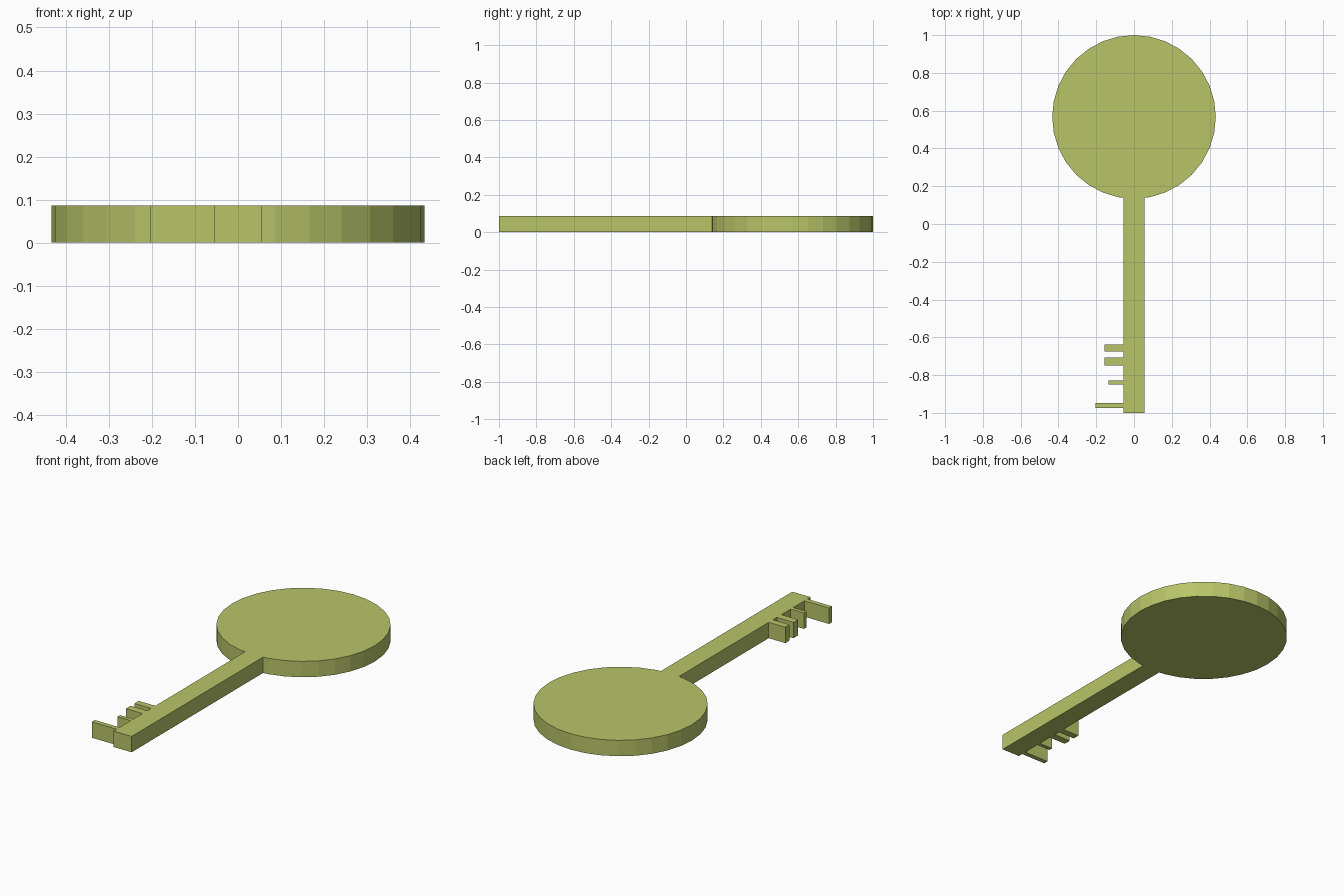
import bpy, bmesh, math

if "Cube" in bpy.data.objects:
    bpy.data.objects.remove(bpy.data.objects["Cube"])

HEIGHT = 0.087
RADIUS, CENTRE_Y, SIDES = 0.433, 0.567, 32
HALF = 0.055  # half width of the shaft

# Round head: polygon arc, open where the shaft joins
outline = [(HALF, 0.139)]
for i in range(1, SIDES):
    a = -math.pi / 2 + i * 2 * math.pi / SIDES
    outline.append((RADIUS * math.cos(a), CENTRE_Y + RADIUS * math.sin(a)))
outline.append((-HALF, 0.139))

# Teeth down the left side of the shaft: upper y, lower y, tip x
for top, bottom, tip in [(-0.638, -0.675, -0.156), (-0.708, -0.748, -0.156),
                         (-0.828, -0.85, -0.136), (-0.947, -0.973, -0.205)]:
    outline += [(-HALF, top), (tip, top), (tip, bottom), (-HALF, bottom)]

# Shaft end
outline += [(-HALF, -1), (HALF, -1)]

# Raise the outline into one solid key
bm = bmesh.new()
face = bm.faces.new([bm.verts.new((x, y, 0)) for x, y in outline])
top = bmesh.ops.extrude_face_region(bm, geom=[face], use_keep_orig=True)["geom"]
bmesh.ops.translate(bm, vec=(0, 0, HEIGHT),
                    verts=[v for v in top if isinstance(v, bmesh.types.BMVert)])
bmesh.ops.recalc_face_normals(bm, faces=bm.faces)
mesh = bpy.data.meshes.new("key")
bm.to_mesh(mesh)
bm.free()

olive = bpy.data.materials.new("olive_green")
olive.diffuse_color = (0.48, 0.56, 0.14, 1)
olive.use_nodes = True
olive.node_tree.nodes["Principled BSDF"].inputs["Base Color"].default_value = olive.diffuse_color
mesh.materials.append(olive)
key = bpy.data.objects.new("key", mesh)
bpy.context.collection.objects.link(key)
